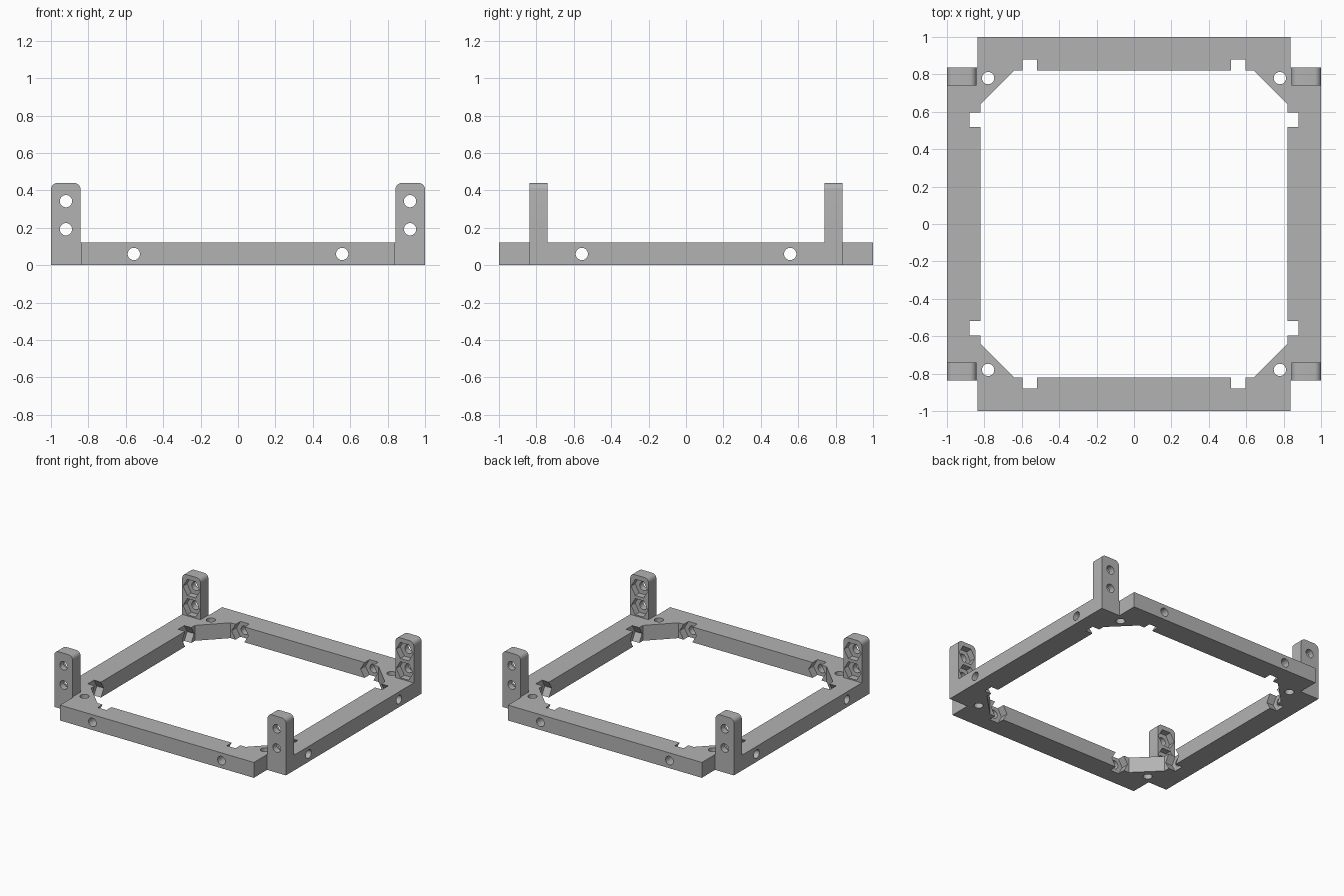
import bpy, bmesh, math
from mathutils import Vector

cube = bpy.data.objects.get("Cube")
if cube:
    bpy.data.objects.remove(cube, do_unlink=True)

HEIGHT, STEP, INNER, BRACE = 0.12, 0.837, 0.82, 0.64
HOLE, NUT = 0.033, 0.0725
SIGNS = [(1, 1), (-1, 1), (-1, -1), (1, -1)]

grey = bpy.data.materials.new("plain grey")
grey.use_nodes = True
colour = (0.45, 0.45, 0.45, 1)
grey.diffuse_color = colour
grey.node_tree.nodes["Principled BSDF"].inputs["Base Color"].default_value = colour


def prism(bm, ring, offset):
    """Closed prism from a planar ring of points."""
    low = [bm.verts.new(p) for p in ring]
    top = [bm.verts.new(Vector(p) + Vector(offset)) for p in ring]
    faces = [bm.faces.new(low), bm.faces.new(top)]
    for i in range(len(ring)):
        j = (i + 1) % len(ring)
        faces.append(bm.faces.new((low[i], low[j], top[j], top[i])))
    bmesh.ops.recalc_face_normals(bm, faces=faces)


def rod(bm, centre, radius, sides, axis, length):
    """Round or six-sided rod, starting at centre and running along an axis."""
    u, v = {"x": ("y", "z"), "y": ("x", "z"), "z": ("x", "y")}[axis]
    ring = []
    for i in range(sides):
        a = math.tau * i / sides
        p = Vector(centre)
        setattr(p, u, getattr(p, u) + radius * math.cos(a))
        setattr(p, v, getattr(p, v) + radius * math.sin(a))
        ring.append(p)
    offset = Vector()
    setattr(offset, axis, length)
    prism(bm, ring, offset)


def make(name, bm):
    mesh = bpy.data.meshes.new(name)
    bm.to_mesh(mesh)
    bm.free()
    mesh.materials.append(grey)
    ob = bpy.data.objects.new(name, mesh)
    bpy.context.collection.objects.link(ob)
    return ob


def boolean(target, tool, operation):
    mod = target.modifiers.new(tool.name, "BOOLEAN")
    mod.operation, mod.solver, mod.object = operation, "EXACT", tool
    mod.use_self = True
    bpy.ops.object.select_all(action="DESELECT")
    bpy.context.view_layer.objects.active = target
    target.select_set(True)
    bpy.ops.object.modifier_apply(modifier=mod.name)
    bpy.data.objects.remove(tool, do_unlink=True)


def corner_loop(points):
    """Repeat one corner's points round all four corners."""
    ring = []
    for sx, sy in SIGNS:
        part = points if sx * sy > 0 else points[::-1]
        ring += [(x * sx, y * sy) for x, y in part]
    return ring


# Square frame with stepped outer corners
bm = bmesh.new()
outer = corner_loop([(1, STEP), (STEP, STEP), (STEP, 1)])
prism(bm, [(x, y, 0) for x, y in outer], (0, 0, HEIGHT))
frame = make("frame", bm)

# Opening with diagonal corner braces
bm = bmesh.new()
opening = corner_loop([(INNER, BRACE), (BRACE, INNER)])
prism(bm, [(x, y, -0.1) for x, y in opening], (0, 0, 0.4))
boolean(frame, make("opening_cutter", bm), "DIFFERENCE")

# Upright corner posts with rounded tops
bm = bmesh.new()
left, right, top, r = 0.842, 1.0, 0.44, 0.035
profile = [(left, 0.05), (right, 0.05)]
for cx, start in ((right - r, 0), (left + r, math.pi / 2)):
    for i in range(9):
        a = start + math.pi / 2 * i / 8
        profile.append((cx + r * math.cos(a), top - r + r * math.sin(a)))
for sx, sy in SIGNS:
    prism(bm, [(x * sx, 0.74 * sy, z) for x, z in profile],
          (0, (STEP - 0.74) * sy, 0))
boolean(frame, make("posts", bm), "UNION")

# Bolt holes and six-sided nut pockets
holes, pockets = bmesh.new(), bmesh.new()
for sx, sy in SIGNS:
    rod(holes, (0.78 * sx, 0.78 * sy, -0.1), HOLE, 32, "z", 0.4)
    # Rail bolts, front/back and sides
    rod(holes, (0.557 * sx, 0.78 * sy, 0.06), HOLE, 32, "y", 0.3 * sy)
    rod(pockets, (0.557 * sx, 0.76 * sy, 0.06), NUT, 6, "y", 0.12 * sy)
    rod(holes, (0.78 * sx, 0.557 * sy, 0.06), HOLE, 32, "x", 0.3 * sx)
    rod(pockets, (0.76 * sx, 0.557 * sy, 0.06), NUT, 6, "x", 0.12 * sx)
    # Post bolts, nuts on the inward side
    for z in (0.192, 0.342):
        rod(holes, (0.92 * sx, 0.7 * sy, z), HOLE, 32, "y", 0.2 * sy)
        rod(pockets, (0.92 * sx, 0.7 * sy, z), NUT, 6, "y", 0.09 * sy)
boolean(frame, make("pocket_cutter", pockets), "DIFFERENCE")
boolean(frame, make("hole_cutter", holes), "DIFFERENCE")

# Merge leftover seams on flat faces
bm = bmesh.new()
bm.from_mesh(frame.data)
bmesh.ops.remove_doubles(bm, verts=bm.verts[:], dist=0.0001)
bmesh.ops.dissolve_limit(bm, angle_limit=math.radians(1),
                         verts=bm.verts[:], edges=bm.edges[:])
bm.to_mesh(frame.data)
bm.free()

frame.name = "mounting_frame"
bpy.context.view_layer.objects.active = frame
frame.select_set(True)
bpy.ops.object.shade_smooth_by_angle(angle=math.radians(30))
